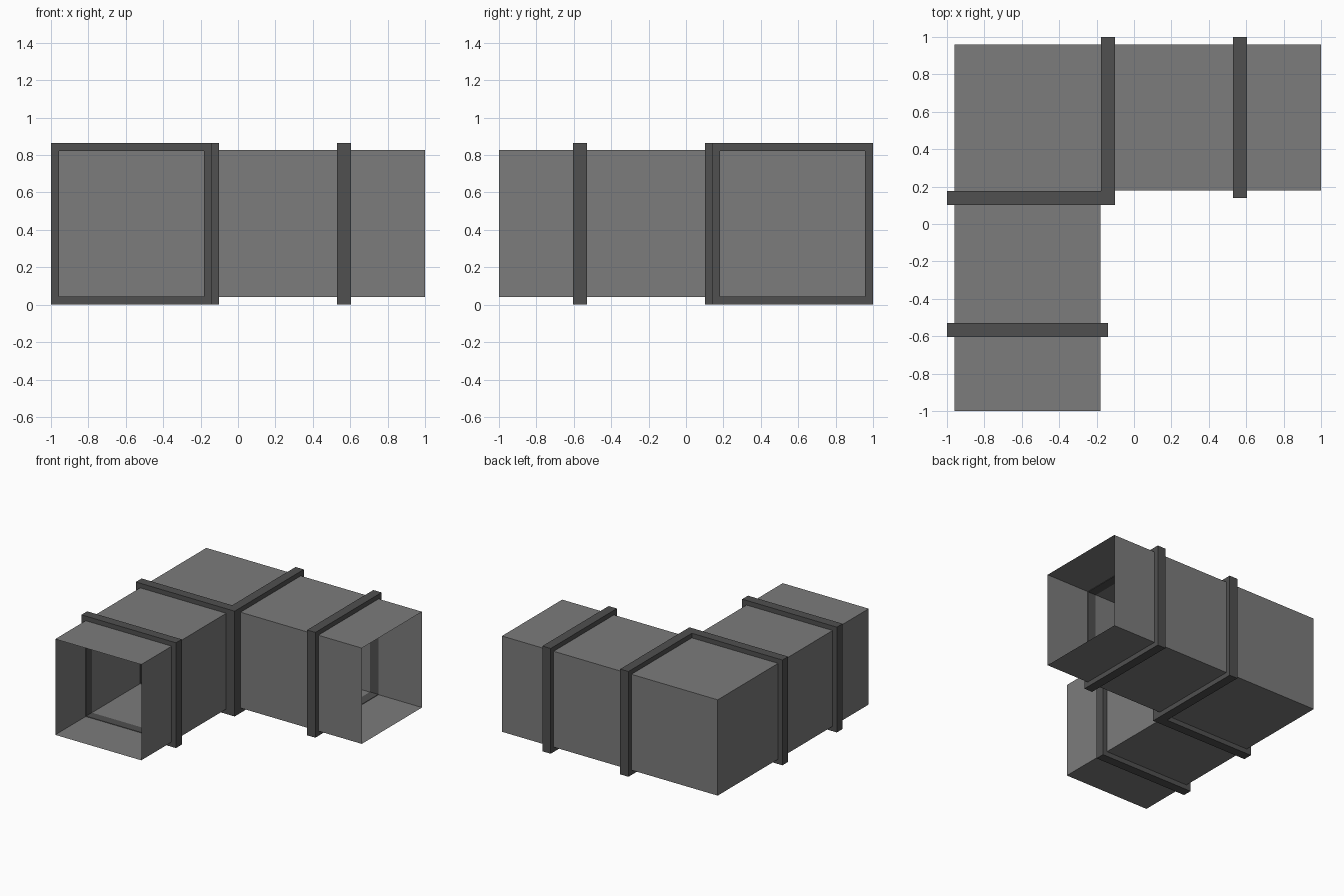
import bpy, bmesh

if "Cube" in bpy.data.objects:
    bpy.data.objects.remove(bpy.data.objects["Cube"])


def material(name, v):
    m = bpy.data.materials.new(name)
    m.diffuse_color = (v, v, v, 1)
    m.use_nodes = True
    m.node_tree.nodes["Principled BSDF"].inputs["Base Color"].default_value = m.diffuse_color
    return m


DUCT = material("duct grey", 0.2)
FLANGE = material("flange dark grey", 0.08)

LO, HI = -0.961, -0.179      # duct walls across the front arm
Z0, Z1 = 0.04, 0.827         # duct floor and ceiling
TOP = 0.865                  # flange height
IN = 0.004                   # flange lip showing inside the duct


def prism(bm, outline, z0, z1, open_sides=()):
    """Extrude a counter-clockwise outline, leaving chosen sides open."""
    a = [bm.verts.new((x, y, z0)) for x, y in outline]
    b = [bm.verts.new((x, y, z1)) for x, y in outline]
    n = len(outline)
    bm.faces.new(a[::-1])
    bm.faces.new(b)
    for i in range(n):
        if i not in open_sides:
            j = (i + 1) % n
            bm.faces.new((a[i], a[j], b[j], b[i]))


def rect(x0, x1, y0, y1):
    return [(x0, y0), (x1, y0), (x1, y1), (x0, y1)]


def finish(bm, name, mat):
    me = bpy.data.meshes.new(name)
    bm.to_mesh(me)
    bm.free()
    me.materials.append(mat)
    ob = bpy.data.objects.new(name, me)
    bpy.context.collection.objects.link(ob)


def flange(name, outline, posts):
    """Bottom and top strips joined by upright posts."""
    bm = bmesh.new()
    prism(bm, outline, 0, Z0 + IN)
    prism(bm, outline, Z1 - IN, TOP)
    for p in posts:
        prism(bm, rect(*p), Z0 + IN, Z1 - IN)
    finish(bm, name, FLANGE)


# L-shaped sheet duct, open at both ends
bm = bmesh.new()
prism(bm, [(LO, -1), (HI, -1), (HI, -HI), (1, -HI), (1, -LO), (LO, -LO)],
      Z0, Z1, open_sides=(0, 3))
finish(bm, "duct", DUCT)

# Flange around the front arm
a, b = -0.605, -0.53
flange("front_flange", rect(-1, -0.14, a, b),
       [(-1, LO + IN, a, b), (HI - IN, -0.14, a, b)])

# Flange around the right arm
a, b = 0.53, 0.605
flange("right_flange", rect(a, b, 0.14, 1),
       [(a, b, 0.14, -HI + IN), (a, b, -LO - IN, 1)])

# Double flange meeting at the inside corner of the elbow
c, d = 0.102, 0.177
flange("elbow_flange",
       [(-1, c), (-c, c), (-c, 1), (-d, 1), (-d, d), (-1, d)],
       [(-1, LO + IN, c, d), (HI - IN, -c, c, -HI + IN), (-d, -c, -LO - IN, 1)])
